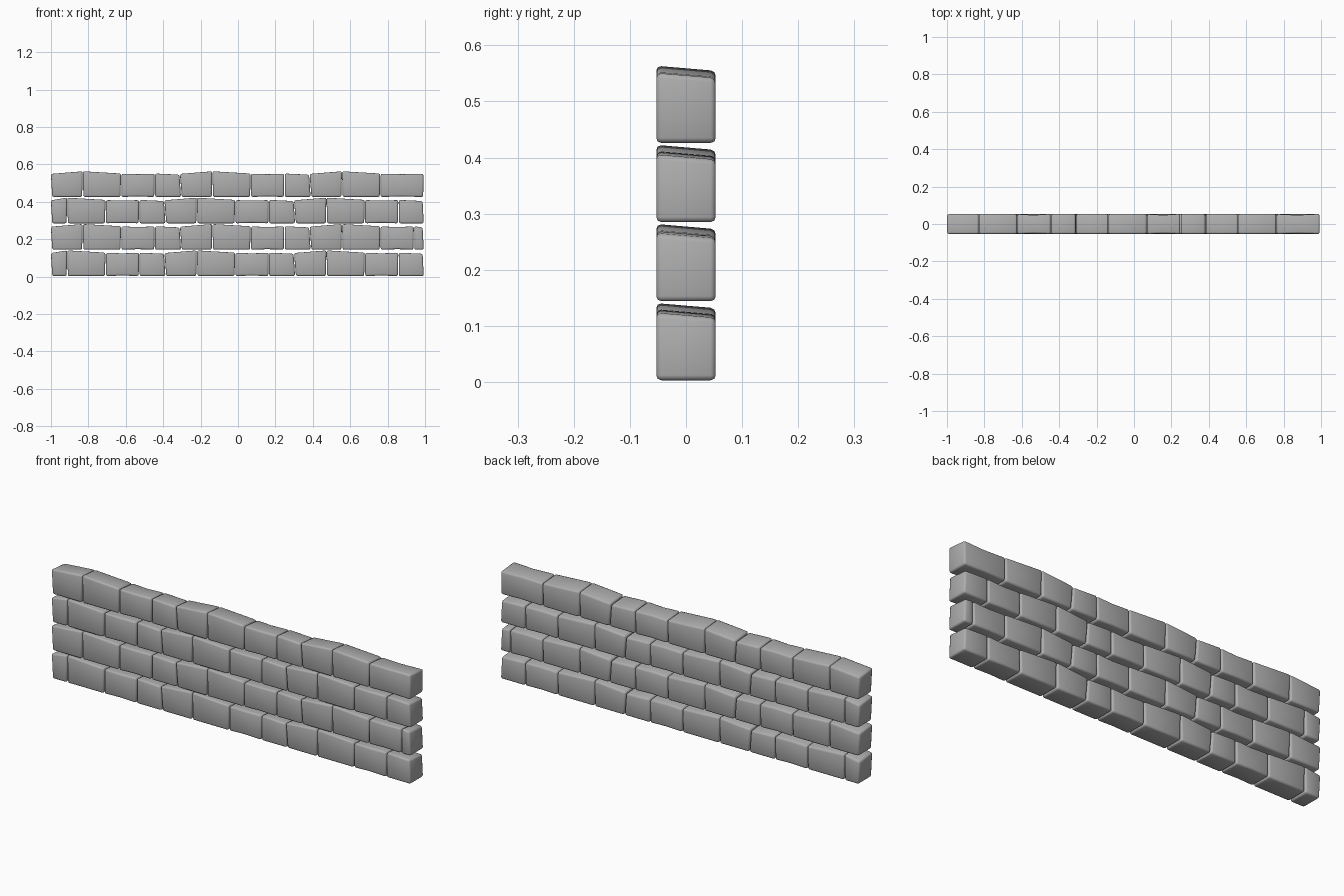
import bpy
import bmesh

default = bpy.data.objects.get("Cube")
if default:
    bpy.data.objects.remove(default)

stone = bpy.data.materials.new("grey stone")
stone.use_nodes = True
grey = (0.42, 0.42, 0.42, 1)
stone.diffuse_color = grey
stone.node_tree.nodes["Principled BSDF"].inputs["Base Color"].default_value = grey

COURSE = 0.141          # height of one course
HALF = 0.053            # half the wall thickness
LEFT, RIGHT = -1.0, 0.993

# Repeating stones: width, left height, right height, lean of left side, lean of right side
PATTERN = [
    (0.170, 0.127, 0.141, -0.010, 0.003),
    (0.205, 0.141, 0.129, -0.003, 0.003),
    (0.180, 0.128, 0.128, 0.000, 0.002),
    (0.138, 0.129, 0.123, 0.000, -0.008),
]


def make_stone(name, x0, x1, base, shape, dented):
    """One wedge-topped block with rounded edges."""
    _, h0, h1, lean0, lean1 = shape
    gap = 0.002
    bm = bmesh.new()
    rings = []
    steps = 2 if dented else 1
    for i in range(steps + 1):
        t = i / steps
        x = x0 + gap + (x1 - x0 - 2 * gap) * t
        top = h0 + (h1 - h0) * t
        lean = lean0 + (lean1 - lean0) * t
        dent = 0.006 if 0 < t < 1 else 0
        low = 0.003 + dent / 2
        corners = [
            (x - lean / 2, -HALF, low),
            (x - lean / 2, HALF, low),
            (x + lean / 2, HALF - dent, top - 0.009),
            (x + lean / 2, -HALF + dent / 2, top - dent / 2),
        ]
        rings.append([bm.verts.new((max(LEFT, min(RIGHT, a)), b, base + c))
                      for a, b, c in corners])
    for a, b in zip(rings, rings[1:]):
        for k in range(4):
            n = (k + 1) % 4
            bm.faces.new((a[k], a[n], b[n], b[k]))
    bm.faces.new(rings[0])
    bm.faces.new(rings[-1])
    bmesh.ops.recalc_face_normals(bm, faces=bm.faces)
    mesh = bpy.data.meshes.new(name)
    bm.to_mesh(mesh)
    bm.free()
    mesh.materials.append(stone)
    mesh.shade_smooth()
    block = bpy.data.objects.new(name, mesh)
    bpy.context.collection.objects.link(block)
    bevel = block.modifiers.new("rounded edges", "BEVEL")
    bevel.width = 0.009
    bevel.segments = 2
    bevel.limit_method = "ANGLE"


# Lay four courses, alternate ones shifted and cut at the wall ends
for row in range(4):
    x = LEFT if row % 2 else LEFT - 0.083
    count = 0
    while x < RIGHT - 0.02:
        kind = count % 4
        end = x + PATTERN[kind][0]
        if row == 3 and count == 10:
            end = RIGHT          # long closing stone on the top course
        make_stone(f"course_{row + 1}_stone_{count + 1}", max(x, LEFT),
                   min(end, RIGHT), row * COURSE, PATTERN[kind], kind == 2)
        x = end
        count += 1
